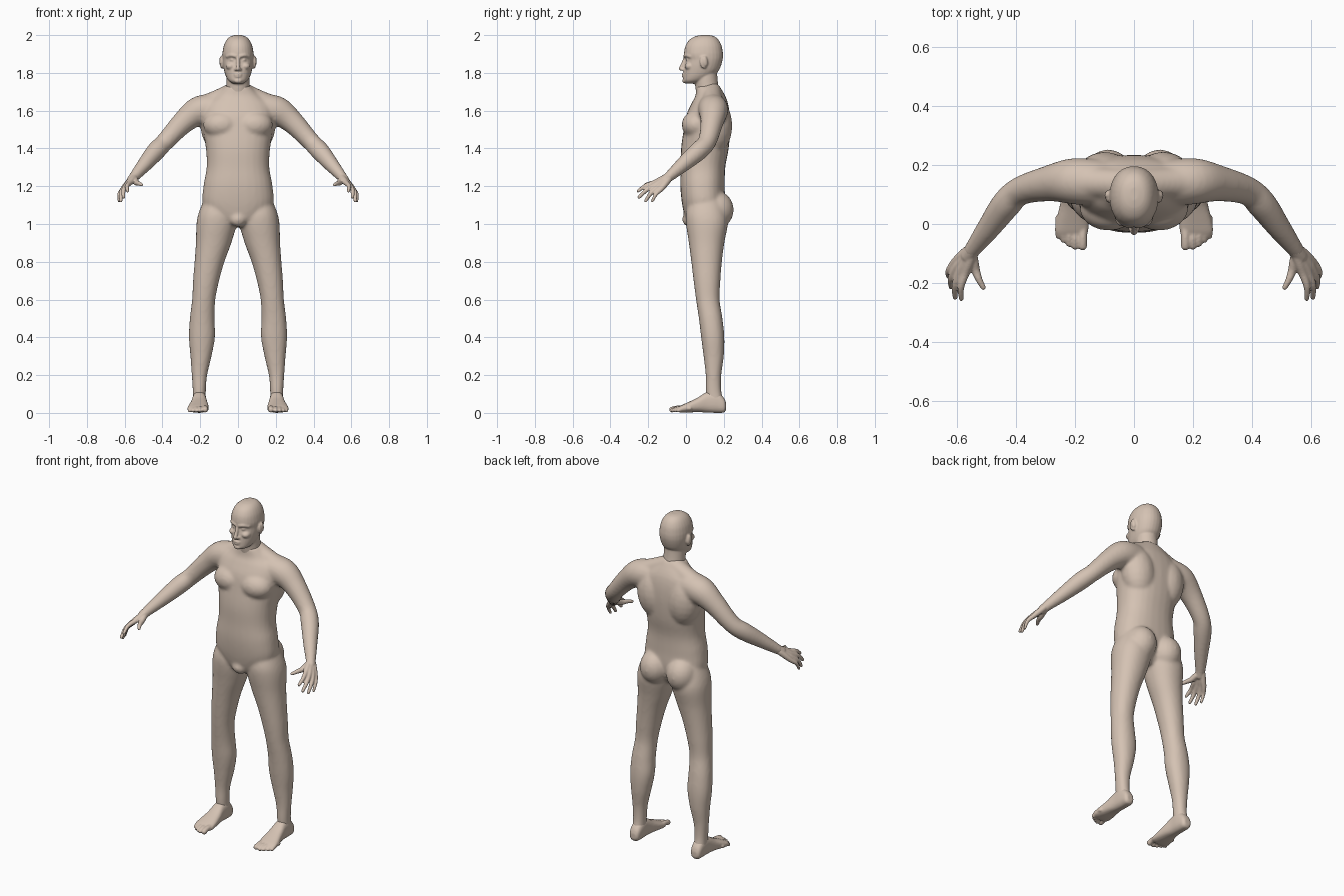
import bpy, bmesh, math
from mathutils import Vector, Matrix

SIDES = 28
skin = bpy.data.materials.new("skin")
skin.diffuse_color = (0.66, 0.54, 0.45, 1)


def spline(rows, steps=5):
    """Catmull-Rom interpolation of rows of numbers."""
    out = []
    for i in range(len(rows) - 1):
        p0, p1 = rows[max(i - 1, 0)], rows[i]
        p2, p3 = rows[i + 1], rows[min(i + 2, len(rows) - 1)]
        for k in range(steps):
            t = k / steps
            out.append([0.5 * (2 * b + (c - a) * t + (2 * a - 5 * b + 4 * c - d) * t * t
                               + (3 * b - a - 3 * c + d) * t ** 3)
                        for a, b, c, d in zip(p0, p1, p2, p3)])
    return out + [list(rows[-1])]


def skin_rings(bm, rings):
    vs = [[bm.verts.new(p) for p in r] for r in rings]
    for a, b in zip(vs, vs[1:]):
        for i in range(len(a)):
            j = (i + 1) % len(a)
            bm.faces.new((a[i], a[j], b[j], b[i]))
    bm.faces.new(vs[0][::-1])
    bm.faces.new(vs[-1])


def loft(bm, axis, rows, e=2.0):
    """Rows: position on axis, then min/max of the two other directions."""
    rings = []
    for t, a0, a1, b0, b1 in spline(rows):
        ring = []
        for i in range(SIDES):
            w = 2 * math.pi * i / SIDES
            c, s = [math.copysign(abs(v) ** (2 / e), v) for v in (math.cos(w), math.sin(w))]
            a = (a0 + a1) / 2 + c * (a1 - a0) / 2
            b = (b0 + b1) / 2 + s * (b1 - b0) / 2
            ring.append((a, b, t) if axis == 'z' else (a, t, b))
        rings.append(ring)
    skin_rings(bm, rings)


def blob(bm, c, r, rot=(0, 0, 0)):
    m = Matrix.Translation(c)
    for ang, ax in zip(rot, 'XYZ'):
        m = m @ Matrix.Rotation(ang, 4, ax)
    bmesh.ops.create_uvsphere(bm, u_segments=20, v_segments=12, radius=1,
                              matrix=m @ Matrix.Diagonal((*r, 1)))


def tube(bm, rows):
    """Round limb through rows of x, y, z, radius with rounded ends."""
    pts = spline(rows)
    rings = []
    for i, p in enumerate(pts):
        d = Vector(pts[min(i + 1, len(pts) - 1)][:3]) - Vector(pts[max(i - 1, 0)][:3])
        d.normalize()
        u = d.cross(Vector((0.3, 0.4, 1))).normalized()
        v = d.cross(u)
        rings.append([Vector(p[:3]) + p[3] * (u * math.cos(w) + v * math.sin(w))
                      for w in (2 * math.pi * k / 20 for k in range(20))])
    skin_rings(bm, rings)
    for p in (rows[0], rows[-1]):
        blob(bm, p[:3], (p[3],) * 3)


def mirror(bm):
    geo = bmesh.ops.duplicate(bm, geom=bm.verts[:] + bm.edges[:] + bm.faces[:])['geom']
    for v in geo:
        if isinstance(v, bmesh.types.BMVert):
            v.co.x *= -1
    bmesh.ops.reverse_faces(bm, faces=[f for f in geo if isinstance(f, bmesh.types.BMFace)])


def finish(bm, name, voxel, smooth):
    me = bpy.data.meshes.new(name)
    bm.to_mesh(me)
    bm.free()
    me.materials.append(skin)
    ob = bpy.data.objects.new(name, me)
    bpy.context.collection.objects.link(ob)
    r = ob.modifiers.new("fuse", 'REMESH')
    r.mode, r.voxel_size, r.use_smooth_shade = 'VOXEL', voxel, True
    s = ob.modifiers.new("soften", 'SMOOTH')
    s.factor, s.iterations = 0.5, smooth


# Body: limbs and muscles of one side, mirrored, then the trunk
bm = bmesh.new()
loft(bm, 'z', [(1.13, .03, .18, .02, .19), (1.06, .015, .208, .0, .215), (1.0, .008, .22, .0, .222),
               (.9, .035, .223, .015, .203), (.8, .072, .23, .028, .19), (.7, .1, .238, .04, .182),
               (.6, .12, .243, .053, .178), (.5, .124, .255, .068, .193), (.4, .122, .26, .08, .203),
               (.3, .14, .252, .093, .2), (.2, .163, .245, .104, .187), (.12, .17, .24, .105, .187),
               (.05, .17, .24, .11, .2)], 2.15)
tube(bm, [(.13, .14, 1.61, .08), (.21, .145, 1.597, .078), (.29, .137, 1.538, .061),
          (.385, .112, 1.437, .049), (.435, .065, 1.385, .05), (.49, -.01, 1.32, .041),
          (.55, -.09, 1.25, .028)])
tube(bm, [(.02, .135, 1.7, .052), (.12, .14, 1.65, .055), (.21, .145, 1.605, .066)])  # shoulder slope
blob(bm, (.085, .055, 1.525), (.1, .078, .075))            # chest
blob(bm, (.1, .155, 1.52), (.1, .09, .15), (0, .1, 0))     # shoulder blade
blob(bm, (.088, .16, 1.075), (.088, .093, .1))             # buttock
mirror(bm)
loft(bm, 'z', [(z, -w, w, f, b) for z, w, f, b in (
    (.985, .04, .03, .15), (1.02, .12, .0, .18), (1.1, .185, -.02, .205), (1.2, .183, -.03, .205),
    (1.3, .166, -.028, .208), (1.4, .17, -.026, .226), (1.5, .186, -.012, .234),
    (1.58, .19, .003, .232), (1.64, .17, .03, .222), (1.68, .12, .05, .207),
    (1.73, .066, .055, .178))], 2.3)
blob(bm, (0, .02, 1.025), (.045, .04, .04))
finish(bm, "body", .009, 7)

# Head with neck, face and ears
bm = bmesh.new()
blob(bm, (.03, .014, 1.869), (.014, .016, .011))                       # eye
tube(bm, [(.012, -.006, 1.889, .009), (.035, .001, 1.893, .009), (.058, .022, 1.887, .008)])  # brow
blob(bm, (.04, .02, 1.835), (.025, .028, .02))                         # cheek
blob(bm, (.011, -.016, 1.818), (.009, .011, .008))                     # nostril
blob(bm, (.085, .092, 1.855), (.009, .02, .034), (.15, 0, .35))        # ear
blob(bm, (.09, .102, 1.862), (.009, .014, .028), (.15, 0, .45))
mirror(bm)
loft(bm, 'z', [(z, -w, w, f, b) for z, w, f, b in (
    (2.0, .015, .08, .125), (1.993, .04, .048, .15), (1.975, .06, .018, .172), (1.945, .075, -.002, .188),
    (1.91, .082, -.01, .195), (1.89, .083, -.009, .196), (1.87, .082, -.002, .194),
    (1.84, .079, -.008, .186), (1.81, .073, -.012, .172), (1.78, .063, -.014, .14),
    (1.757, .048, -.014, .1), (1.743, .025, -.002, .06))], 2.15)
loft(bm, 'z', [(z, -w, w, f, b) for z, w, f, b in (
    (1.66, .07, .06, .19), (1.72, .062, .05, .174), (1.78, .06, .045, .166), (1.84, .058, .05, .165))])
tube(bm, [(0, -.002, 1.885, .009), (0, -.015, 1.85, .01), (0, -.027, 1.823, .0115)])  # nose
blob(bm, (0, -.011, 1.793), (.022, .011, .006))                        # lips
blob(bm, (0, -.01, 1.781), (.02, .011, .006))
blob(bm, (0, -.007, 1.758), (.022, .013, .013))                        # chin
finish(bm, "head", .005, 3)

# Hands: each finger runs from the wrist over its knuckle to the tip
bm = bmesh.new()
tube(bm, [(.515, -.043, 1.29, .03), (.545, -.085, 1.255, .027), (.562, -.108, 1.235, .025)])
for base, knuckle, tip, r in (
        ((.548, -.1, 1.25), (.572, -.168, 1.218), (.585, -.253, 1.175), .0125),
        ((.555, -.1, 1.245), (.59, -.163, 1.206), (.606, -.248, 1.142), .013),
        ((.56, -.098, 1.24), (.603, -.15, 1.194), (.62, -.214, 1.122), .0125),
        ((.565, -.092, 1.237), (.61, -.132, 1.184), (.63, -.178, 1.122), .0115),
        ((.55, -.1, 1.24), (.537, -.155, 1.218), (.511, -.215, 1.208), .013)):
    b, k, t = map(Vector, (base, knuckle, tip))
    mid = k.lerp(t, .5) + Vector((.008, -.003, .006)) * (1 if r != .013 or k.x > .55 else .3)
    tube(bm, [(*b, .018), (*b.lerp(k, .5), .017), (*k, r + .002), (*mid, r - .001), (*t, r - .004)])
mirror(bm)
finish(bm, "hands", .0042, 3)

# Feet: sole and instep lofted along y, plus five toes
bm = bmesh.new()
loft(bm, 'y', [(.213, .187, .222, .018, .05), (.2, .174, .235, .002, .08), (.16, .168, .24, 0, .115),
               (.11, .167, .243, .002, .11), (.06, .16, .252, .004, .08), (.01, .155, .264, .002, .056),
               (-.025, .155, .268, .002, .04), (-.045, .165, .258, .006, .028)], 2.5)
for i, (x, y, r) in enumerate(((.174, -.074, .0155), (.2, -.076, .0115), (.22, -.067, .011),
                               (.239, -.054, .0105), (.256, -.04, .0105))):
    tube(bm, [(x, y + .06, .024, r + .001), (x, y + .025, .024, r * .95), (x, y, r + .002, r)])
mirror(bm)
finish(bm, "feet", .0048, 3)
